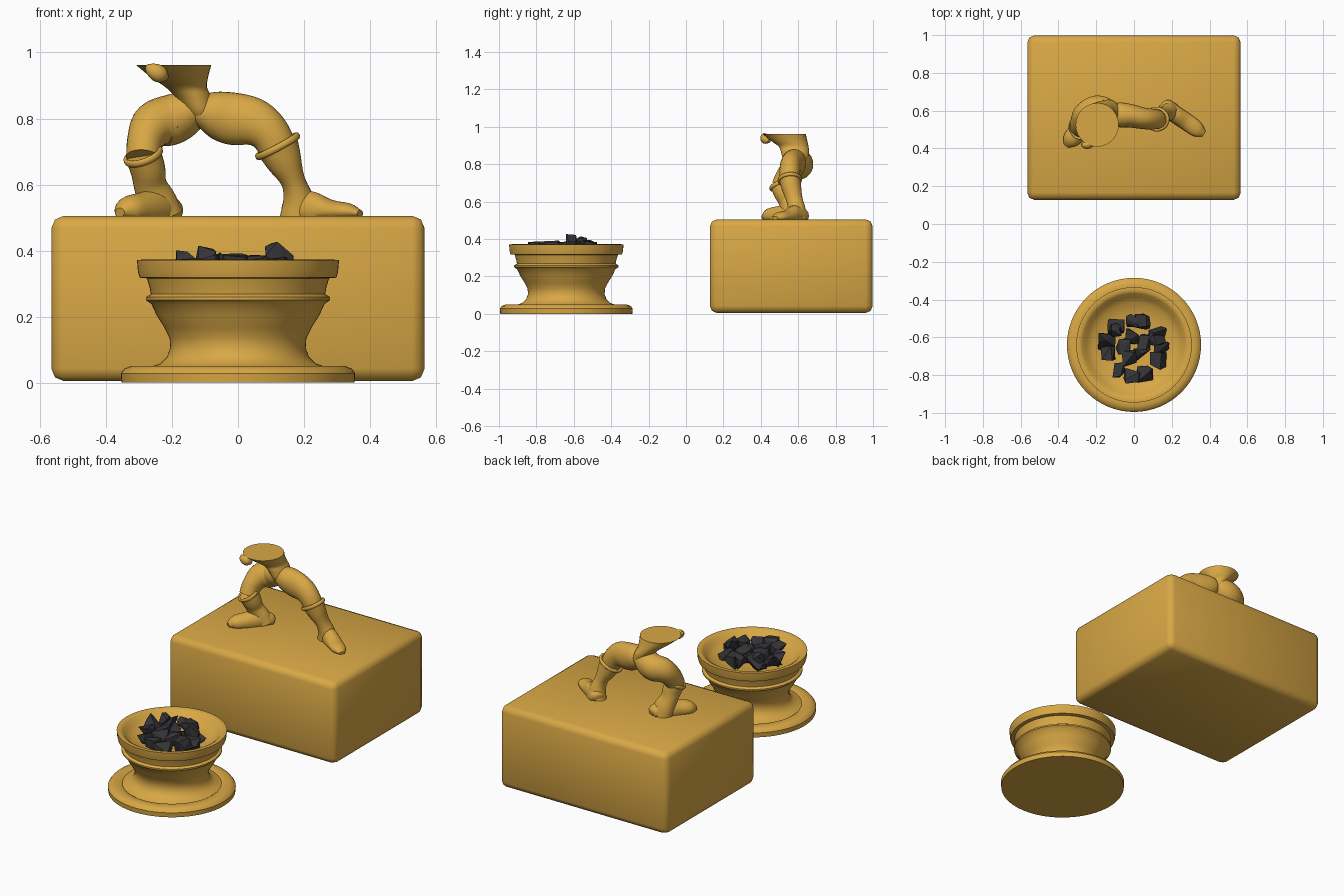
import bpy, bmesh, math, random
from mathutils import Vector

if "Cube" in bpy.data.objects:
    bpy.data.objects.remove(bpy.data.objects["Cube"])

random.seed(4)


def material(name, color):
    m = bpy.data.materials.new(name)
    m.diffuse_color = color
    m.use_nodes = True
    m.node_tree.nodes["Principled BSDF"].inputs["Base Color"].default_value = m.diffuse_color
    return m


GOLD = material("gold", (0.69, 0.39, 0.06, 1))
COAL = material("coal", (0.035, 0.035, 0.04, 1))


def finish(name, bm, mat, angle=None):
    bmesh.ops.recalc_face_normals(bm, faces=bm.faces[:])
    me = bpy.data.meshes.new(name)
    bm.to_mesh(me)
    bm.free()
    ob = bpy.data.objects.new(name, me)
    bpy.context.collection.objects.link(ob)
    me.materials.append(mat)
    if angle:
        bpy.ops.object.select_all(action='DESELECT')
        ob.select_set(True)
        bpy.context.view_layer.objects.active = ob
        bpy.ops.object.shade_smooth_by_angle(angle=math.radians(angle))
    return ob


def skin(name, rings, angle=40, closed=False):
    """Bridge a list of point rings into a surface, capped unless closed."""
    bm = bmesh.new()
    vs = [[bm.verts.new(p) for p in r] for r in rings]
    n = len(vs[0])
    pairs = list(zip(vs, vs[1:])) + ([(vs[-1], vs[0])] if closed else [])
    for a, b in pairs:
        for i in range(n):
            j = (i + 1) % n
            bm.faces.new((a[i], a[j], b[j], b[i]))
    if not closed:
        bm.faces.new(vs[0])
        bm.faces.new(vs[-1])
    return finish(name, bm, GOLD, angle)


def smooth_path(secs, steps=5):
    """Catmull-Rom interpolation through section tuples."""
    s = [Vector(v) for v in secs]
    s = [s[0] * 2 - s[1]] + s + [s[-1] * 2 - s[-2]]
    out = []
    for i in range(1, len(s) - 2):
        a, b, c, d = s[i - 1:i + 3]
        for k in range(steps):
            t = k / steps
            out.append(0.5 * (2 * b + (c - a) * t + (2 * a - 5 * b + 4 * c - d) * t * t
                              + (3 * b - a - 3 * c + d) * t ** 3))
    return out + [s[-2]]


def loft(name, secs, n=28, level=False, floor=None):
    """Sections are (x, y, z, radius across, radius in depth)."""
    pts = smooth_path(secs)
    rings = []
    for i, p in enumerate(pts):
        c = Vector(p[:3])
        t = Vector(pts[min(i + 1, len(pts) - 1)][:3]) - Vector(pts[max(i - 1, 0)][:3])
        if level:
            u, v = Vector((1, 0, 0)), Vector((0, 1, 0))
        else:
            t.normalize()
            u = t.cross(Vector((0, 1, 0))).normalized()
            v = t.cross(u)
        ring = []
        for k in range(n):
            a = math.tau * k / n
            q = c + u * p[3] * math.cos(a) + v * p[4] * math.sin(a)
            if floor is not None:
                q.z = max(q.z, floor)
            ring.append(q)
        rings.append(ring)
    return skin(name, rings)


def cuff(name, center, normal, ra, rb, h=0.011):
    """Rolled band round the top of a boot."""
    w = Vector(normal).normalized()
    u = w.cross(Vector((0, 1, 0))).normalized()
    v = w.cross(u)
    rings = []
    for k in range(32):
        a = math.tau * k / 32
        d = u * math.cos(a) * ra + v * math.sin(a) * rb
        rings.append([Vector(center) + d * (1 + 0.13 * math.cos(b)) + w * h * math.sin(b)
                      for b in (math.tau * j / 10 for j in range(10))])
    return skin(name, rings, 50, True)


# Plinth: block with rounded edges
bm = bmesh.new()
bmesh.ops.create_cube(bm, size=1)
for v in bm.verts:
    v.co = Vector((v.co.x * 1.13, 0.563 + v.co.y * 0.87, 0.255 + v.co.z * 0.5))
bmesh.ops.bevel(bm, geom=bm.edges[:], offset=0.037, segments=2, profile=0.5, affect='EDGES')
finish("plinth", bm, GOLD, 180)

# Brazier: turned bowl
profile = [(.353, 0), (.355, .028), (.345, .042), (.325, .05), (.285, .051), (.275, .045),
           (.235, .058), (.215, .078), (.205, .105), (.207, .135), (.222, .165), (.247, .205),
           (.262, .238), (.279, .25), (.279, .259), (.264, .268), (.268, .29), (.276, .316),
           (.298, .318), (.303, .335), (.306, .371), (.287, .373), (.272, .364), (.252, .34),
           (.222, .318), (.15, .302), (.04, .297)]
skin("brazier_bowl", [[(r * math.cos(math.tau * k / 64), -0.64 + r * math.sin(math.tau * k / 64), z)
                       for k in range(64)] for r, z in profile], 38)


# Coals: irregular flat-sided lumps
def coal(i, x, y, z, r):
    bm = bmesh.new()
    for _ in range(14):
        d = Vector([random.uniform(-1, 1) for _ in range(3)])
        d /= max(abs(c) for c in d) ** 0.8
        bm.verts.new(Vector((x, y, z)) + d * r * random.uniform(0.8, 1))
    res = bmesh.ops.convex_hull(bm, input=bm.verts[:])
    junk = {g for g in res["geom_interior"] + res["geom_unused"] if isinstance(g, bmesh.types.BMVert)}
    bmesh.ops.delete(bm, geom=list(junk), context='VERTS')
    finish(f"coal_{i}", bm, COAL)


for i in range(11):
    a = math.tau * i / 11 + random.uniform(-.1, .1)
    coal(i, .145 * math.cos(a), -.655 + .145 * math.sin(a), random.uniform(.335, .355),
         random.uniform(.042, .052))
for i in range(5):
    a = math.tau * i / 5 + 0.5
    coal(11 + i, .06 * math.cos(a), -.655 + .06 * math.sin(a), .345, .048)
coal(16, .125, -.625, .385, .046)
coal(17, -.09, -.56, .375, .042)

# Torso: broken-off waist flaring to a flat top
loft("waist", [(-.11, .585, .785, .022, .04), (-.115, .585, .82, .045, .065),
               (-.135, .583, .865, .055, .075), (-.157, .575, .895, .063, .08),
               (-.178, .55, .927, .088, .098), (-.195, .525, .962, .114, .116)], level=True)
loft("sash_knot", [(-.275, .43, .957, .008, .008), (-.26, .42, .947, .022, .02),
                   (-.237, .425, .934, .026, .024), (-.22, .445, .925, .012, .012)])

# Thighs
loft("left_thigh", [(-.10, .58, .83, .04, .05), (-.145, .595, .82, .065, .07),
                    (-.20, .607, .797, .076, .073), (-.253, .58, .78, .071, .068),
                    (-.28, .54, .735, .056, .06), (-.287, .51, .68, .052, .055)])
loft("right_thigh", [(-.125, .58, .82, .04, .05), (-.08, .578, .815, .067, .065),
                     (-.02, .573, .80, .079, .062), (.045, .56, .79, .073, .057),
                     (.095, .555, .755, .062, .055), (.13, .555, .69, .055, .05)])

# Boot shafts with cuffs
loft("left_boot_shaft", [(-.287, .51, .69, .055, .06), (-.273, .525, .645, .053, .055),
                         (-.266, .542, .60, .05, .047), (-.247, .56, .55, .06, .05),
                         (-.232, .57, .503, .066, .052)])
loft("right_boot_shaft", [(.118, .556, .72, .066, .058), (.14, .565, .67, .054, .052),
                          (.167, .58, .61, .037, .044), (.183, .593, .555, .047, .047),
                          (.185, .60, .503, .058, .05)])
cuff("left_cuff", (-.287, .51, .688), (.04, .04, -.11), .055, .06)
cuff("right_cuff", (.12, .555, .716), (.07, .01, -.13), .067, .058)

# Feet: heel to toe, flattened on the plinth
loft("left_foot", [(-.19, .615, .515, .015, .02), (-.20, .60, .52, .04, .04),
                   (-.245, .55, .525, .06, .05), (-.295, .49, .525, .05, .05),
                   (-.335, .445, .522, .04, .045), (-.358, .415, .515, .014, .018)], floor=.502)
loft("right_foot", [(.15, .635, .515, .015, .02), (.165, .622, .52, .045, .042),
                    (.22, .58, .522, .058, .045), (.28, .54, .52, .034, .045),
                    (.335, .50, .518, .025, .04), (.37, .477, .512, .01, .017)], floor=.502)
